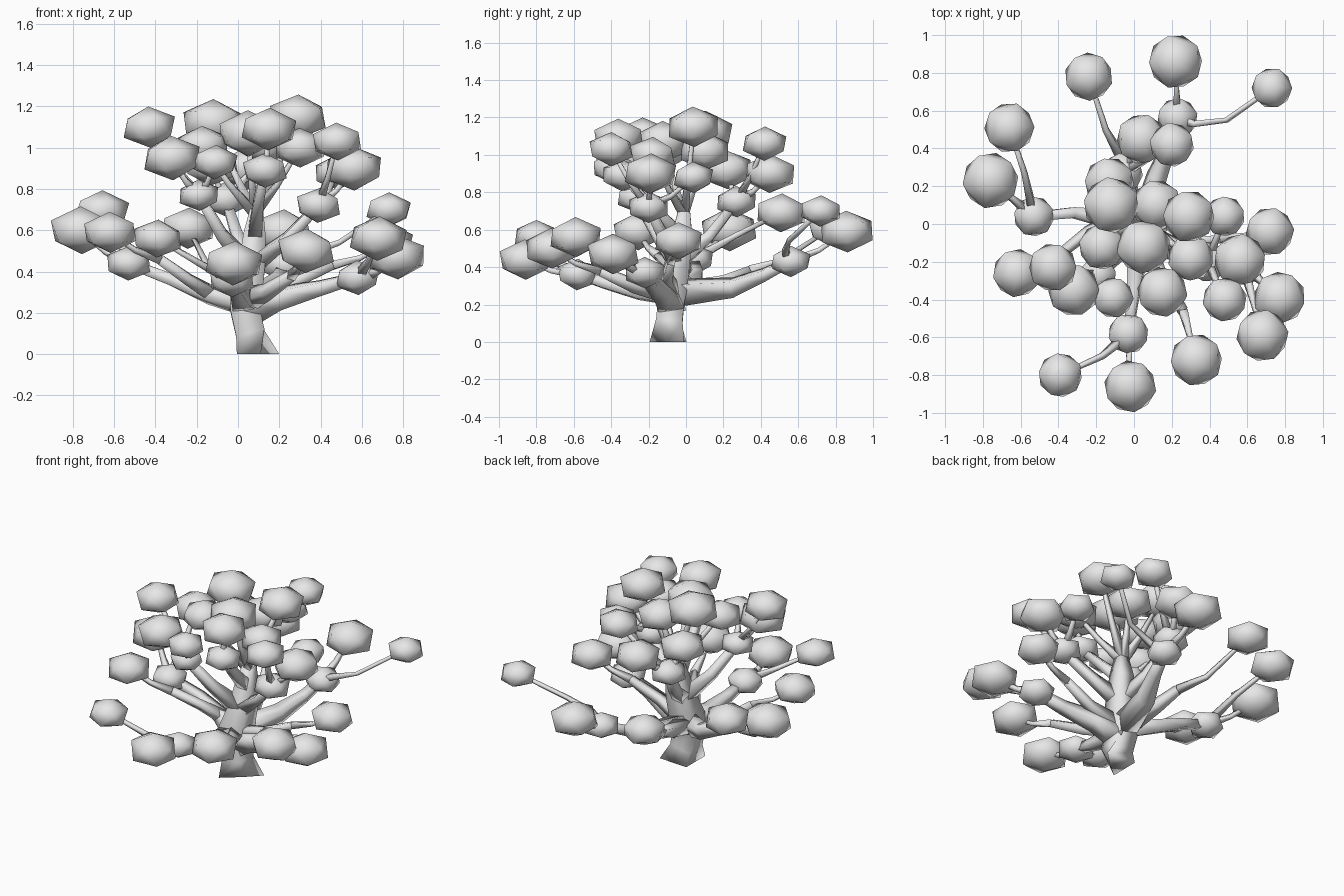
import bpy, bmesh, math, random
from mathutils import Vector, Matrix

cube = bpy.data.objects.get("Cube")
if cube:
    bpy.data.objects.remove(cube, do_unlink=True)

random.seed(4)

# One plain grey for the whole tree
grey = bpy.data.materials.new("plain grey")
grey.use_nodes = True
grey.diffuse_color = (0.8, 0.8, 0.8, 1)
grey.node_tree.nodes["Principled BSDF"].inputs["Base Color"].default_value = grey.diffuse_color


def finish(bm, name):
    """Turn a bmesh into a smooth shaded grey object."""
    bmesh.ops.recalc_face_normals(bm, faces=bm.faces)
    for face in bm.faces:
        face.smooth = True
    mesh = bpy.data.meshes.new(name)
    bm.to_mesh(mesh)
    bm.free()
    mesh.materials.append(grey)
    obj = bpy.data.objects.new(name, mesh)
    bpy.context.collection.objects.link(obj)


def add_tube(bm, path, radii):
    """Tapered four-sided tube through the points of a path."""
    points = [Vector(p) for p in path]
    rings = []
    for i, point in enumerate(points):
        ahead = points[min(i + 1, len(points) - 1)] - points[max(i - 1, 0)]
        turn = Vector((0, 0, 1)).rotation_difference(ahead)
        ring = []
        for k in range(4):
            a = math.pi / 4 + math.pi / 2 * k
            offset = Vector((math.cos(a), math.sin(a), 0)) * radii[i]
            ring.append(bm.verts.new(point + turn @ offset))
        rings.append(ring)
    for low, high in zip(rings, rings[1:]):
        for k in range(4):
            n = (k + 1) % 4
            bm.faces.new((low[k], low[n], high[n], high[k]))
    bm.faces.new(rings[0][::-1])
    bm.faces.new(rings[-1])


def taper(count, start, end):
    """Radii that shrink quickly at first, then level out."""
    return [end + (start - end) * (1 - i / (count - 1)) ** 1.6 for i in range(count)]


def add_puff(name, centre, radius):
    """Flattened twenty-sided leaf clump with a point at top and bottom."""
    bm = bmesh.new()
    bmesh.ops.create_icosphere(bm, subdivisions=1, radius=1)
    width = radius * 1.13
    size = Matrix.Diagonal((width, width, radius * 0.8, 1))
    spin = Matrix.Rotation(random.uniform(0, math.tau), 4, "Z")
    tilt = Matrix.Rotation(math.radians(3), 4, "X")
    bm.transform(Matrix.Translation(Vector(centre)) @ spin @ tilt @ size)
    finish(bm, name)


def add_limb(name, path, start, end, twigs, node_puff=0.105):
    """A limb, a small clump where it forks, and twigs with clumps at their tips.
    Each twig is (tip, clump radius, optional points on the way)."""
    bm = bmesh.new()
    add_tube(bm, path, taper(len(path), start, end))
    fork = Vector(path[-1])
    if node_puff:
        add_puff(name + "_fork_leaves", fork, node_puff)
    for tip, radius, *way in twigs:
        if not way:
            sag = Vector((0, 0, -0.02))
            way = [fork.lerp(Vector(tip), 0.5) + sag]
        route = [fork, *way, tip]
        add_tube(bm, route, taper(len(route), end, 0.013))
        add_puff(name + "_tip_leaves", tip, radius)
    finish(bm, name)


# Trunk with a flared foot, and the leader above it
trunk = bmesh.new()
add_tube(trunk,
         [(.09, -.095, 0), (.06, -.09, .1), (.035, -.08, .21), (.04, -.07, .3),
          (.07, -.04, .45), (.08, -.02, .58), (.09, -.01, .7)],
         [.14, .1, .1, .11, .09, .075, .045])
foot = list(trunk.verts)[:4]
for vert in foot:
    vert.co.z = 0
# The front corner of the foot is cut back, leaving a three-cornered base
max(foot, key=lambda v: v.co.x - v.co.y).co = (.11, -.1, 0)
max(foot, key=lambda v: v.co.x + v.co.y).co = (.2, -.01, 0)
finish(trunk, "trunk")

hub = (.03, -.07, .26)
waist = (.06, -.05, .42)
crown = (.08, -.02, .56)

# Low spreading limbs
add_limb("back_limb", [hub, (.12, .25, .29), (.19, .42, .36), (.23, .56, .43)], .09, .032, [
    ((.22, .86, .59), .14),
    ((.73, .72, .7), .105, (.32, .53, .48), (.49, .55, .54)),
])
add_limb("back_left_limb", [hub, (-.02, .2, .32), (-.06, .34, .38)], .07, .032, [
    ((-.24, .78, .61), .125, (-.15, .5, .43)),
], node_puff=0)
add_limb("left_limb", [hub, (-.14, .03, .29), (-.32, .06, .36), (-.53, .04, .44)], .08, .032, [
    ((-.66, .51, .69), .13, (-.58, .27, .57)),
    ((-.76, .23, .6), .145),
])
add_limb("right_limb", [(.05, -.08, .21), (.2, -.13, .27), (.4, -.19, .32), (.58, -.22, .37)],
         .1, .035, [
    ((.77, -.39, .47), .135),
    ((.68, -.59, .56), .135),
])
add_limb("front_limb", [hub, (.01, -.25, .27), (-.01, -.42, .31), (-.03, -.58, .36)], .085, .032, [
    ((-.39, -.8, .56), .115, (-.17, -.7, .43)),
    ((-.02, -.86, .44), .135),
])
add_limb("front_right_limb", [hub, (.14, -.28, .3), (.26, -.46, .38)], .07, .03, [
    ((.33, -.72, .5), .135),
], node_puff=0)
add_limb("far_right_limb", [hub, (.26, -.1, .34), (.46, -.08, .43)], .06, .028, [
    ((.72, -.04, .54), .125),
], node_puff=0)
add_limb("front_left_limb", [(-.12, .02, .29), (-.24, -.04, .36), (-.38, -.15, .46)], .045, .028, [
    ((-.62, -.26, .59), .125),
], node_puff=0)

# Upper limbs that carry the crown
add_limb("upper_left_limb", [waist, (-.08, -.16, .58), (-.19, -.27, .77)], .06, .03, [
    ((-.32, -.35, .95), .135),
    ((-.43, -.23, 1.1), .125),
    ((-.11, -.39, .93), .105),
], node_puff=.095)
add_limb("upper_right_limb", [waist, (.24, -.12, .56), (.39, -.2, .72)], .06, .03, [
    ((.56, -.19, .9), .135),
    ((.48, -.4, 1.03), .115),
    ((.48, .04, .88), .105),
])
add_limb("upper_back_limb", [waist, (0, .12, .56), (-.06, .27, .75)], .06, .03, [
    ((-.13, .22, .92), .13),
    ((.04, .45, .9), .13),
    ((.2, .42, 1.06), .115),
])
add_limb("upper_front_limb", [crown, (.1, -.2, .74), (.13, -.34, .89)], .05, .028, [
    ((.15, -.36, 1.09), .13),
])
add_limb("top_limb", [waist, crown, (.08, -.01, .68)], .06, .035, [
    ((-.12, .1, 1.12), .145),
    ((.29, .04, 1.15), .135),
    ((.05, -.12, 1.07), .14),
    ((-.17, -.12, 1.01), .12),
    ((.3, -.18, 1), .12),
    ((.12, .1, 1.02), .13),
], node_puff=0)
